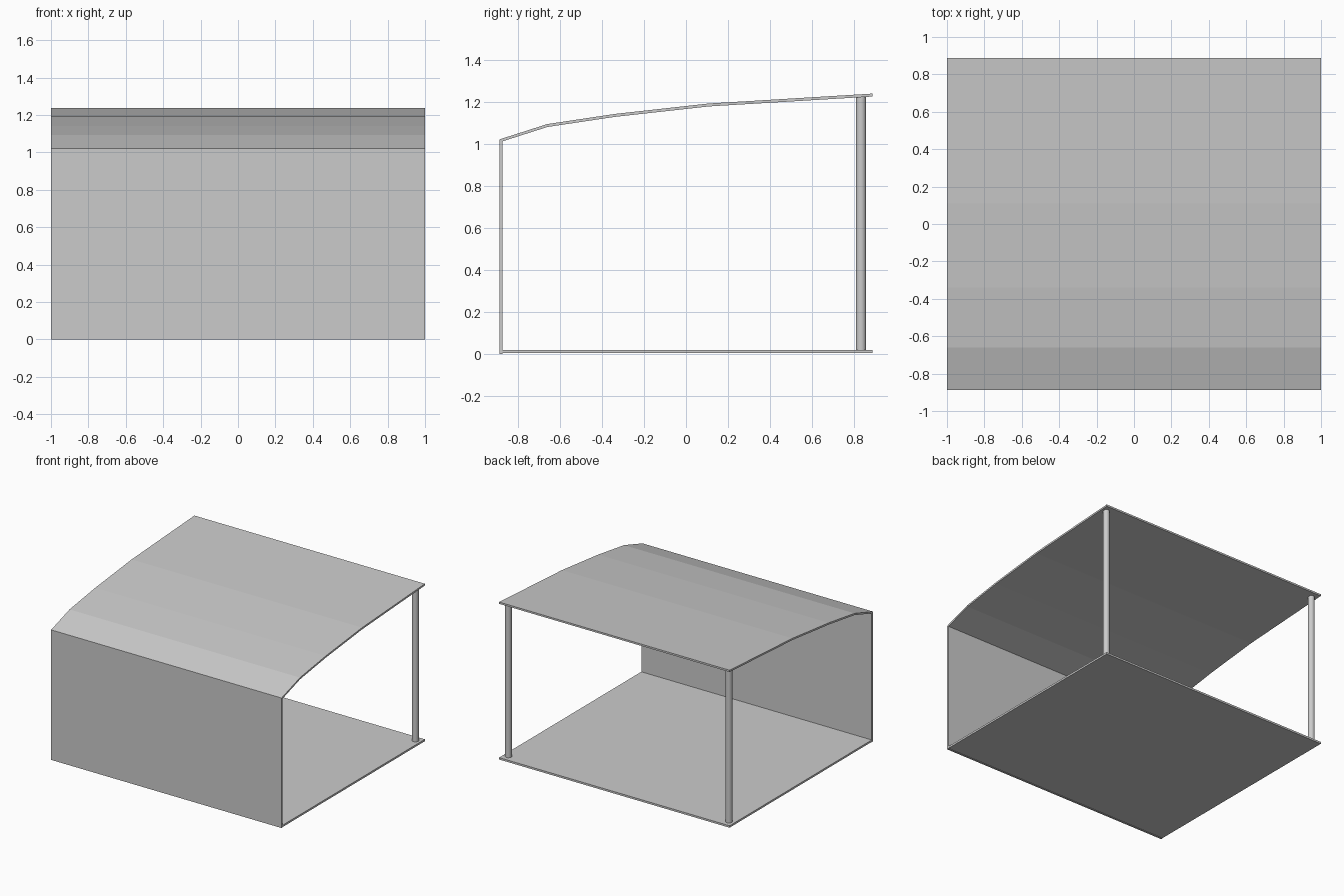
import bpy, bmesh

if "Cube" in bpy.data.objects:
    bpy.data.objects.remove(bpy.data.objects["Cube"])

HALF_X, HALF_Y = 1.0, 0.888


def extruded(name, outline):
    """Solid made by sweeping a closed (y, z) outline across the full width."""
    bm = bmesh.new()
    face = bm.faces.new([bm.verts.new((-HALF_X, y, z)) for y, z in outline])
    swept = bmesh.ops.extrude_face_region(bm, geom=[face])["geom"]
    moved = [v for v in swept if isinstance(v, bmesh.types.BMVert)]
    bmesh.ops.translate(bm, verts=moved, vec=(2 * HALF_X, 0, 0))
    bmesh.ops.recalc_face_normals(bm, faces=bm.faces)
    mesh = bpy.data.meshes.new(name)
    bm.to_mesh(mesh)
    bm.free()
    obj = bpy.data.objects.new(name, mesh)
    bpy.context.collection.objects.link(obj)
    return obj


def strip(y0, y1, z0, z1):
    return [(y0, z0), (y1, z0), (y1, z1), (y0, z1)]


# Floor slab and front wall
extruded("floor", strip(-HALF_Y, HALF_Y, 0.003, 0.018))
extruded("front_wall", strip(-HALF_Y, -HALF_Y + 0.014, 0.0, 1.012))

# Bent roof sheet
top = [(-HALF_Y, 1.02), (-0.66, 1.093), (-0.34, 1.141), (0.11, 1.191), (HALF_Y, 1.238)]
extruded("roof", top + [(y, z - 0.014) for y, z in reversed(top)])

# Two round posts at the open back
for side, label in ((-1, "left"), (1, "right")):
    z0, z1 = 0.012, 1.228
    bpy.ops.mesh.primitive_cylinder_add(
        vertices=32, radius=0.024, depth=z1 - z0,
        location=(side * 0.957, 0.833, (z0 + z1) / 2))
    post = bpy.context.object
    post.name = label + "_post"
    bpy.ops.object.shade_smooth_by_angle()
